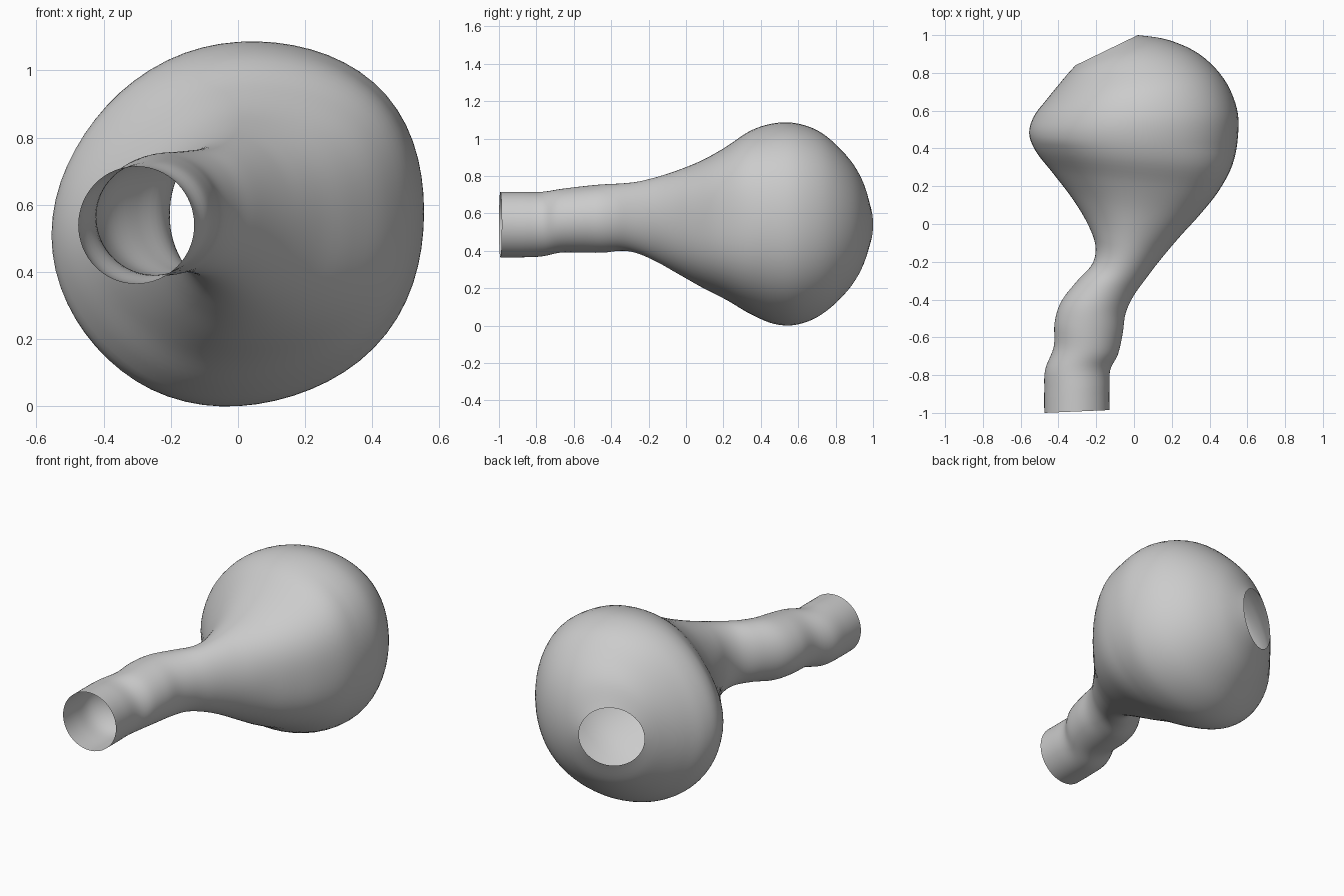
import bpy
import bmesh
import math
from mathutils import Vector

SIDES = 64          # points around each ring
STEPS = 5           # rings between neighbouring stations

if "Cube" in bpy.data.objects:
    bpy.data.objects.remove(bpy.data.objects["Cube"])


def make_material(name, value):
    material = bpy.data.materials.new(name)
    colour = (value, value, value, 1.0)
    material.diffuse_color = colour
    material.use_nodes = True
    for node in material.node_tree.nodes:
        if node.type == "BSDF_PRINCIPLED":
            node.inputs["Base Color"].default_value = colour
    return material


# Stations along the vessel: right edge x, y; left edge x, y; bottom z; top z
stations = [
    (-.475, -1, -.13, -.985, .365, .715),
    (-.475, -.88, -.13, -.87, .365, .715),
    (-.47, -.77, -.125, -.77, .37, .715),
    (-.425, -.65, -.085, -.69, .39, .73),
    (-.42, -.52, -.06, -.58, .39, .745),
    (-.385, -.41, -.045, -.475, .39, .755),
    (-.3, -.3, -.005, -.385, .4, .76),
    (-.22, -.21, .055, -.3, .385, .77),
    (-.205, -.11, .135, -.195, .34, .795),
    (-.25, .01, .24, -.07, .27, .835),
    (-.33, .14, .345, .045, .2, .885),
    (-.43, .27, .445, .17, .135, .955),
    (-.52, .385, .52, .31, .06, 1.04),
    (-.555, .48, .55, .46, .01, 1.08),
    (-.53, .57, .545, .61, .005, 1.08),
    (-.47, .65, .475, .77, .05, 1.035),
    (-.405, .73, .345, .9, .14, .94),
    (-.355, .79, .18, .975, .24, .84),
    (-.31, .84, .02, 1, .365, .715),
]


def blend(a, b, c, d, t):
    """Smooth curve through b and c, shaped by their neighbours."""
    return 0.5 * (2 * b + (c - a) * t + (2 * a - 5 * b + 4 * c - d) * t * t
                  + (3 * b - a - 3 * c + d) * t ** 3)


def smooth_stations(rows):
    last = len(rows) - 1
    for i in range(last):
        quad = (rows[max(i - 1, 0)], rows[i], rows[i + 1], rows[min(i + 2, last)])
        for step in range(STEPS):
            yield [blend(*values, step / STEPS) for values in zip(*quad)]
    yield rows[last]


def add_ring(bm, row):
    ax, ay, bx, by, low, high = row
    centre = Vector(((ax + bx) / 2, (ay + by) / 2, (low + high) / 2))
    across = Vector(((bx - ax) / 2, (by - ay) / 2, 0))
    upward = Vector((0, 0, (high - low) / 2))
    # Wide rings lean up towards the left side and are fuller on that side
    size = max(0, across.length - 0.2)
    across.z = 0.1 * size
    shoulder = max(0, 1 - ((centre.y - 0.15) / 0.27) ** 2)
    verts = []
    for k in range(SIDES):
        a = math.tau * k / SIDES
        fullness = size * (0.03 + 0.08 * math.cos(a)) + 0.05 * shoulder * math.cos(a)
        swell = 1 + fullness * math.sin(2 * a) ** 2
        verts.append(bm.verts.new(
            centre + swell * (across * math.cos(a) + upward * math.sin(a))))
    return verts


# Vessel wall: one open sheet with a mouth at the tube and a round opening behind
bm = bmesh.new()
rings = [add_ring(bm, row) for row in smooth_stations(stations)]
for ring, following in zip(rings, rings[1:]):
    for k in range(SIDES):
        n = (k + 1) % SIDES
        bm.faces.new((ring[k], ring[n], following[n], following[k]))
bmesh.ops.recalc_face_normals(bm, faces=bm.faces)

mesh = bpy.data.meshes.new("bulbous_vessel")
bm.to_mesh(mesh)
bm.free()
vessel = bpy.data.objects.new("bulbous_vessel", mesh)
bpy.context.collection.objects.link(vessel)
mesh.materials.append(make_material("light grey", 0.6))

bpy.ops.object.select_all(action="DESELECT")
vessel.select_set(True)
bpy.context.view_layer.objects.active = vessel
bpy.ops.object.shade_smooth_by_angle(angle=math.radians(50))
